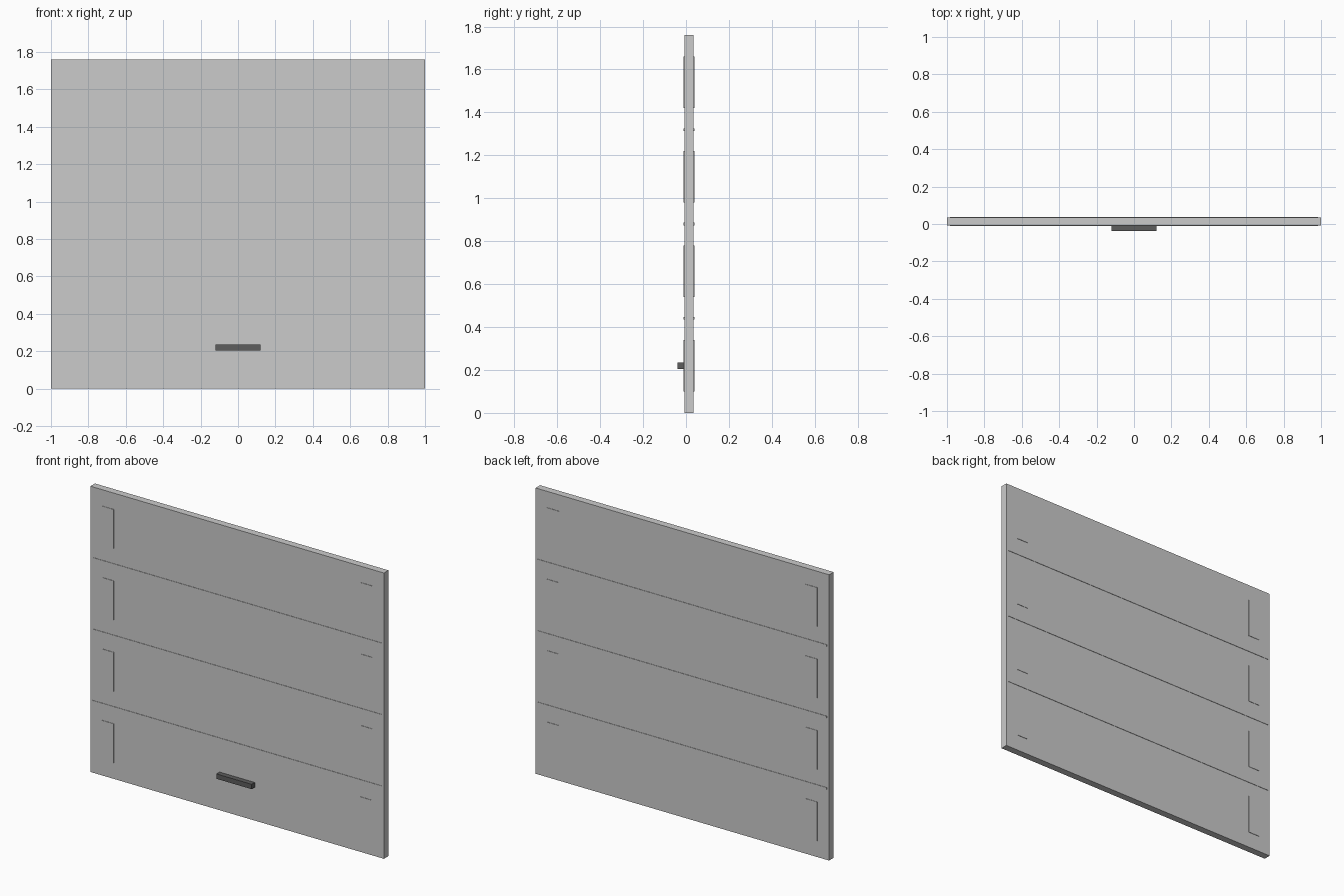
import bpy

if "Cube" in bpy.data.objects:
    bpy.data.objects.remove(bpy.data.objects["Cube"])

WIDTH, SECTIONS, PITCH = 2.0, 4, 0.44
FRONT, BACK, LIP = -0.008, 0.036, 0.0025


def box(name, x, y, z):
    """Box from (min, max) ranges on each axis."""
    bpy.ops.mesh.primitive_cube_add(
        size=1, location=[(a + b) / 2 for a, b in (x, y, z)])
    ob = bpy.context.object
    ob.name = name
    ob.scale = [b - a for a, b in (x, y, z)]
    bpy.ops.object.transform_apply(location=False, rotation=False, scale=True)
    return ob


# Main door slab
box("door_slab", (-WIDTH / 2, WIDTH / 2), (FRONT, BACK), (0, SECTIONS * PITCH))

# Thin raised details on both faces
faces = {"front": (FRONT - LIP, FRONT), "back": (BACK, BACK + LIP)}
for side, y in faces.items():
    # Strips covering the joints between sections
    for i in range(1, SECTIONS):
        z = i * PITCH
        box(f"{side}_joint_strip", (-0.985, 0.985), y, (z - 0.006, z + 0.006))
    # Upright plates near both ends of every section
    for i in range(SECTIONS):
        z = (i + 0.5) * PITCH
        for x in (-0.88, 0.88):
            box(f"{side}_end_plate", (x - 0.04, x + 0.04), y, (z - 0.12, z + 0.12))

# Dark pull handle on the lowest section
handle = box("pull_handle", (-0.12, 0.12), (-0.0385, FRONT), (0.205, 0.235))
dark = bpy.data.materials.new("dark_grey")
dark.diffuse_color = (0.11, 0.11, 0.11, 1)
dark.use_nodes = True
dark.node_tree.nodes["Principled BSDF"].inputs["Base Color"].default_value = dark.diffuse_color
handle.data.materials.append(dark)
